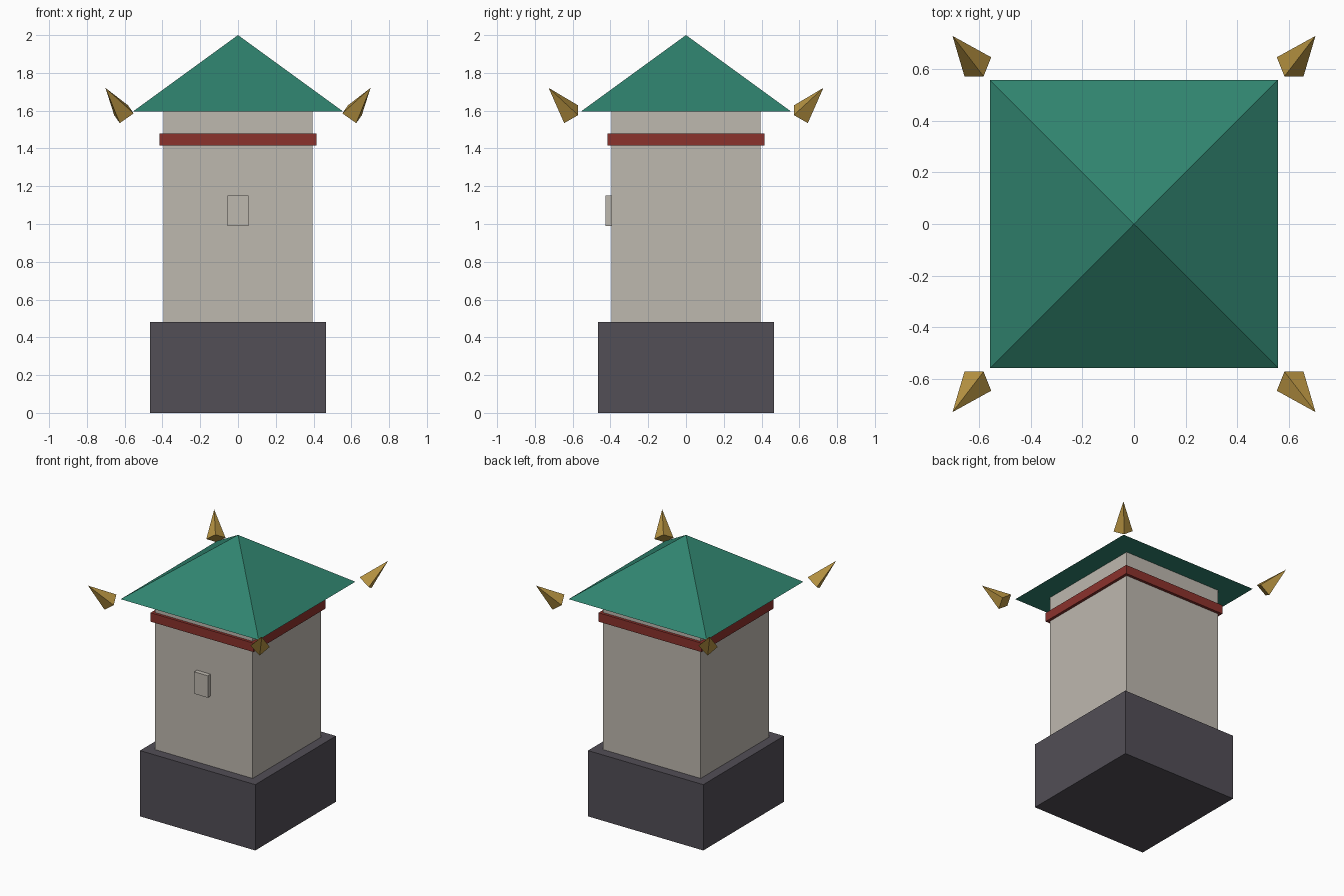
import bpy
from math import radians, sqrt
from mathutils import Matrix

cube = bpy.data.objects.get("Cube")
if cube:
    bpy.data.objects.remove(cube, do_unlink=True)


def material(name, srgb):
    linear = [((c / 255 + 0.055) / 1.055) ** 2.4 for c in srgb]
    mat = bpy.data.materials.new(name)
    mat.use_nodes = True
    mat.diffuse_color = (*linear, 1)
    mat.node_tree.nodes["Principled BSDF"].inputs["Base Color"].default_value = (*linear, 1)
    return mat


stone = material("pale stone", (190, 184, 175))
slate = material("dark slate", (82, 78, 86))
red = material("brick red", (139, 50, 44))
green = material("roof green", (48, 132, 111))
gold = material("antique gold", (184, 148, 66))


def box(name, half_x, y_range, z_range, mat):
    (y0, y1), (z0, z1) = y_range, z_range
    bpy.ops.mesh.primitive_cube_add(size=1, location=(0, (y0 + y1) / 2, (z0 + z1) / 2))
    obj = bpy.context.object
    obj.name = name
    obj.scale = (2 * half_x, y1 - y0, z1 - z0)
    obj.data.materials.append(mat)


def pyramid(name, half_side, height, mat):
    # Square pyramid with its base centre at the origin
    bpy.ops.mesh.primitive_cone_add(vertices=4, radius1=half_side * sqrt(2), depth=height)
    obj = bpy.context.object
    obj.name = name
    obj.data.transform(Matrix.Translation((0, 0, height / 2)) @ Matrix.Rotation(radians(45), 4, "Z"))
    obj.data.materials.append(mat)
    return obj


# Square tower body
box("plinth", 0.465, (-0.465, 0.465), (0, 0.48), slate)
box("tower_wall", 0.395, (-0.395, 0.395), (0.48, 1.595), stone)
box("trim_band", 0.415, (-0.415, 0.415), (1.415, 1.48), red)
box("front_window", 0.055, (-0.427, -0.39), (0.99, 1.15), stone)

# Pyramid roof
roof = pyramid("roof", 0.557, 0.405, green)
roof.location.z = 1.595

# Gold horns leaning outward off each roof corner
for side, sx in (("left", 1), ("right", -1)):
    for end, sy in (("front", -1), ("back", 1)):
        horn = pyramid(f"{end}_{side}_horn", 0.045, 0.208, gold)
        horn.location = (sx * 0.604, sy * 0.608, 1.581)
        horn.rotation_euler = (radians(-35 * sy), radians(35 * sx), 0)
